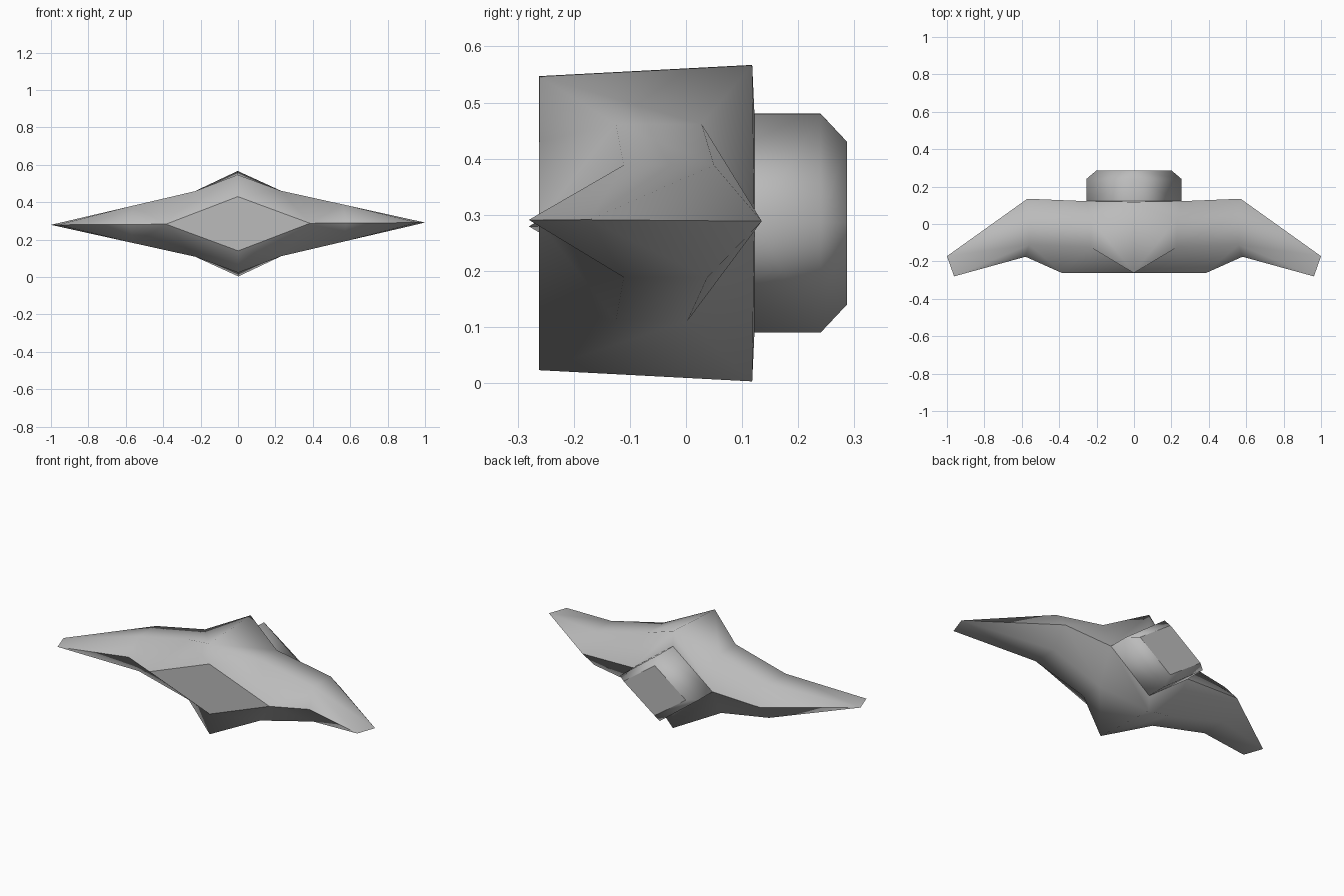
import bpy, bmesh
from math import radians
from mathutils import Matrix, Vector

cube = bpy.data.objects.get("Cube")
if cube:
    bpy.data.objects.remove(cube, do_unlink=True)

grey = bpy.data.materials.new("hull_grey")
grey.use_nodes = True
colour = (0.5, 0.5, 0.5, 1)
grey.diffuse_color = colour
grey.node_tree.nodes["Principled BSDF"].inputs["Base Color"].default_value = colour

MID = 0.285  # height of the wing plane


def quarter_part(name, make_faces, sharp):
    """Repeat one quarter of a part left/right and above/below the wing plane."""
    bm = bmesh.new()
    for sz in (1, -1):
        for face in make_faces(sz):
            for sx in (1, -1):
                bm.faces.new([bm.verts.new((x * sx, y, z * sz)) for x, y, z in face])
    bmesh.ops.remove_doubles(bm, verts=bm.verts, dist=0.0005)
    bmesh.ops.recalc_face_normals(bm, faces=bm.faces)
    # open shells: make the outward direction certain
    if sum(f.normal.dot(f.calc_center_median()) * f.calc_area() for f in bm.faces) < 0:
        bmesh.ops.reverse_faces(bm, faces=bm.faces)
    for f in bm.faces:
        f.smooth = True
    for e in bm.edges:
        e.smooth = not sharp(e)
    bm.transform(Matrix.Translation((0, 0, MID)) @ Matrix.Rotation(radians(-0.35), 4, 'Y'))
    mesh = bpy.data.meshes.new(name)
    bm.to_mesh(mesh)
    bm.free()
    mesh.materials.append(grey)
    obj = bpy.data.objects.new(name, mesh)
    bpy.context.collection.objects.link(obj)
    return obj


# Outlines shared between parts
nose_side, nose_top = (0.385, -0.262, 0), (0, -0.262, 0.145)
port_side, port_top = (0.255, 0.122, 0), (0, 0.122, 0.195)


def hull(sz):
    crest_front, crest_back = (0, -0.262, 0.262), (0, 0.118, 0.282)
    shoulder_front = (0.23, -0.125, 0.175)
    shoulder_back = (0.23, 0.028 if sz > 0 else 0.003, 0.175)
    wing_front = (0.56, -0.111, 0.1)
    wing_back = (0.56, 0.05 if sz > 0 else 0.038, 0.1)
    lead, trail = (0.58, -0.175, 0), (0.57, 0.135, 0)
    tip_front, tip_back = (0.962, -0.28, 0), (1, -0.172, 0)
    return [
        (nose_top, crest_front, shoulder_front, nose_side),    # front slope
        (crest_front, crest_back, shoulder_back, shoulder_front),  # crest
        (crest_back, port_top, port_side, shoulder_back),      # back slope
        (nose_side, shoulder_front, wing_front, lead),         # wing root
        (shoulder_front, shoulder_back, wing_back, wing_front),
        (shoulder_back, port_side, trail, wing_back),
        (lead, wing_front, tip_front),                         # outer wing
        (wing_front, wing_back, tip_back, tip_front),
        (wing_back, trail, tip_back),
    ]


def nose_plate(sz):
    return [((0, -0.262, 0), nose_side, nose_top)]


def engine(sz):
    rim_side, rim_top = (0.255, 0.24, 0), (0, 0.24, 0.195)
    cap_side, cap_top = (0.2, 0.287, 0), (0, 0.287, 0.145)
    return [(port_side, port_top, rim_top, rim_side),
            (rim_side, rim_top, cap_top, cap_side)]


def engine_cap(sz):
    return [((0, 0.287, 0), (0.2, 0.287, 0), (0, 0.287, 0.145))]


def on_wing_plane(edge):
    return all(abs(v.co.z) < 0.001 for v in edge.verts)


def never(edge):
    return False


quarter_part("winged_hull", hull, on_wing_plane)
quarter_part("nose_plate", nose_plate, never)
quarter_part("engine_block", engine, never)
quarter_part("engine_cap", engine_cap, never)
